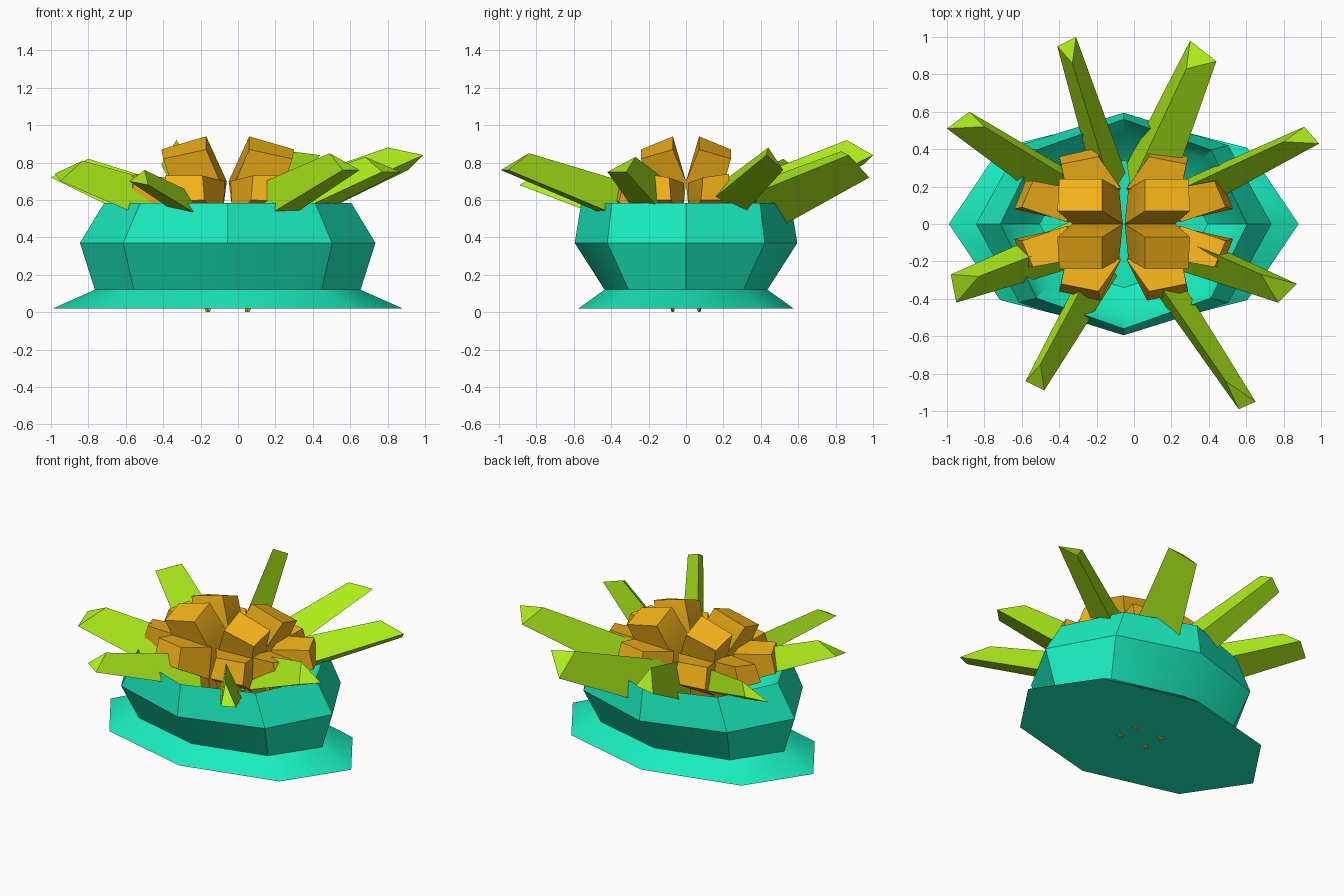
import bpy, bmesh, math
from mathutils import Vector

if "Cube" in bpy.data.objects:
    bpy.data.objects.remove(bpy.data.objects["Cube"])

CX = -0.055  # pot and flower axis


def material(name, rgb):
    m = bpy.data.materials.new(name)
    m.diffuse_color = (*rgb, 1)
    m.use_nodes = True
    m.node_tree.nodes["Principled BSDF"].inputs["Base Color"].default_value = m.diffuse_color
    return m


TEAL = material("teal", (0.01, 0.85, 0.52))
GOLD = material("gold", (0.9, 0.45, 0.01))
LIME = material("lime", (0.42, 0.85, 0.01))


def loft(name, rings, mat, smooth=None):
    """Skin a list of equal-length rings, with closed ends."""
    bm = bmesh.new()
    loops = [[bm.verts.new(p) for p in r] for r in rings]
    n = len(loops[0])
    for a, b in zip(loops, loops[1:]):
        for i in range(n):
            j = (i + 1) % n
            bm.faces.new((a[i], a[j], b[j], b[i]))
    bm.faces.new(loops[0])
    bm.faces.new(loops[-1])
    bmesh.ops.recalc_face_normals(bm, faces=bm.faces)
    me = bpy.data.meshes.new(name)
    bm.to_mesh(me)
    bm.free()
    me.materials.append(mat)
    ob = bpy.data.objects.new(name, me)
    bpy.context.collection.objects.link(ob)
    if smooth:
        bpy.ops.object.select_all(action='DESELECT')
        ob.select_set(True)
        bpy.context.view_layer.objects.active = ob
        bpy.ops.object.shade_smooth_by_angle(angle=math.radians(smooth))
    return ob


# Pot: eight-sided oval profile (x radius, y radius, z), outside then inside
profile = [(0.935, 0.575, 0.02), (0.71, 0.435, 0.12), (0.79, 0.595, 0.37),
           (0.66, 0.56, 0.585), (0.60, 0.49, 0.46), (0.45, 0.34, 0.34)]
loft("pot", [[(CX + rx * math.cos(k * math.pi / 4), ry * math.sin(k * math.pi / 4), z)
              for k in range(8)] for rx, ry, z in profile], TEAL, 32)

# Petals: tip and middle cross-sections for one quadrant, tapering to a root
petals = {
    "inner_petal": ([(.06, .07, .94), (.30, .07, .87), (.29, .24, .82), (.06, .24, .87)],
                    [(-.05, .00, .70), (.22, .00, .70), (.23, .19, .64), (-.03, .19, .66)]),
    "front_back_petal": ([(.08, .36, .73), (.28, .32, .73), (.29, .36, .59), (.07, .41, .60)],
                         [(-.04, .19, .70), (.25, .17, .71), (.25, .20, .48), (-.03, .21, .48)]),
    "side_petal": ([(.49, .09, .72), (.43, .23, .74), (.47, .23, .60), (.53, .08, .60)],
                   [(.25, .01, .69), (.21, .19, .71), (.21, .20, .48), (.26, .02, .48)]),
}
for name, (tip, mid) in petals.items():
    root_c = Vector((0.05, 0.07, 0.01))
    mc = sum((Vector(p) for p in mid), Vector()) / 4
    root = [root_c + (Vector(p) - mc) * 0.08 for p in mid]
    for sx in (1, -1):
        for sy in (1, -1):
            rings = [[(CX + sx * (p[0] - CX), sy * p[1], max(p[2], 0)) for p in r]
                     for r in (root, mid, tip)]
            loft(name, rings, GOLD, 40)

# Leaves: three-sided blades, each given by its tip triangle
leaves = [
    [(-.41, .95, .79), (-.31, 1.0, .84), (-.33, .86, .92)],
    [(.30, .98, .72), (.44, .87, .84), (.28, .83, .86)],
    [(.91, .52, .76), (.99, .43, .84), (.80, .44, .88)],
    [(.87, -.32, .75), (.77, -.42, .75), (.68, -.27, .83)],
    [(.56, -.99, .76), (.65, -.95, .76), (.49, -.84, .85)],
    [(-.58, -.84, .70), (-.48, -.89, .68), (-.50, -.75, .76)],
    [(-.98, -.27, .74), (-.95, -.42, .70), (-.83, -.28, .81)],
    [(-1.0, .51, .72), (-.88, .60, .76), (-.80, .52, .82)],
]
for tri in leaves:
    tip = [Vector(p) for p in tri]
    c = sum(tip, Vector()) / 3
    flat = Vector((c.x - CX, c.y, 0)).normalized()
    base = Vector((CX, 0, 0.51)) + flat * 0.24
    axis = (c - base).normalized()
    ring = []
    for p in tip:
        d = p - c
        ring.append(base + (d - axis * d.dot(axis)) * 1.6)
    loft("leaf", [ring, tip], LIME)
